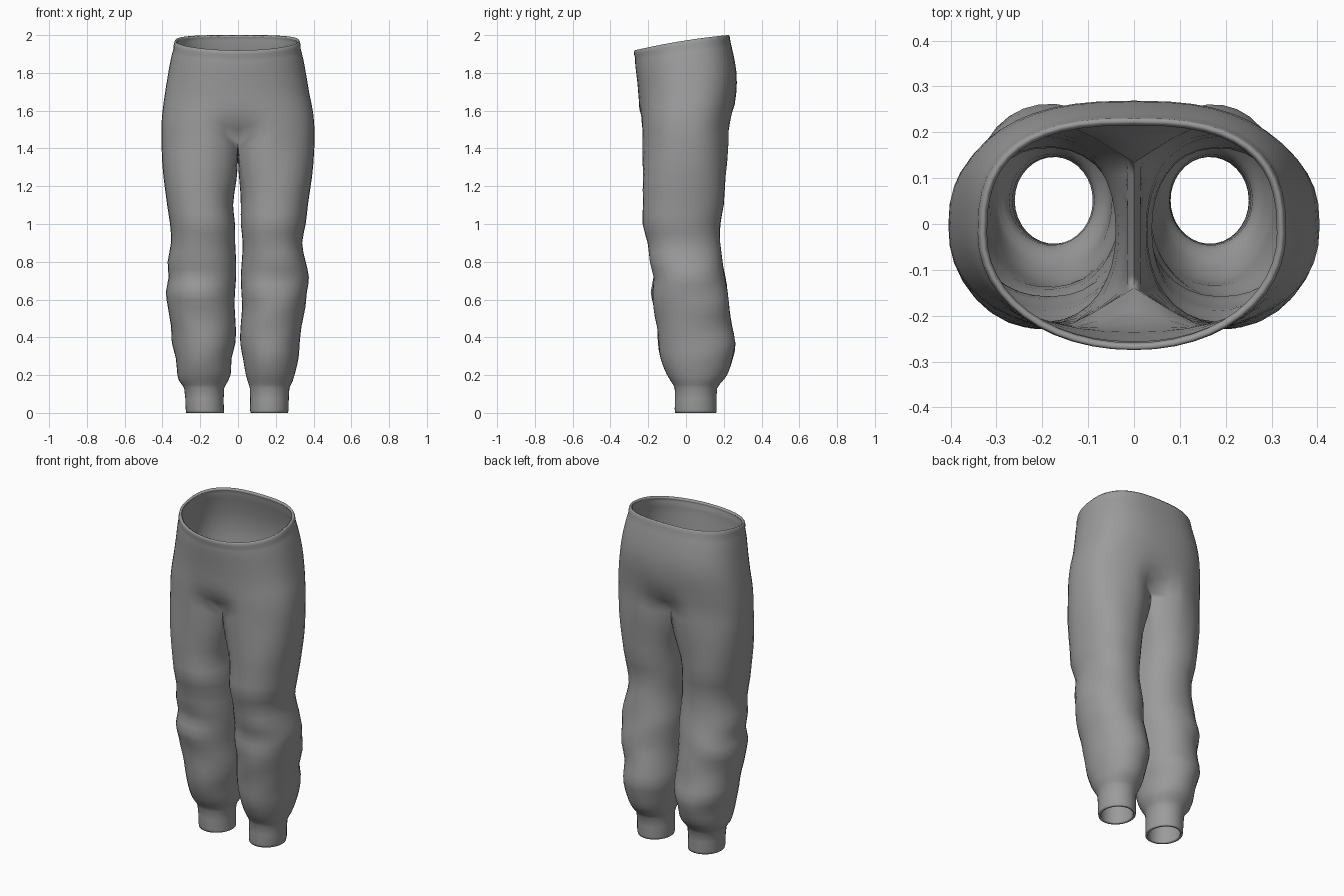
import bpy, bmesh, math

if "Cube" in bpy.data.objects:
    bpy.data.objects.remove(bpy.data.objects["Cube"])

M, K = 24, 7          # steps around the outer half ring, points along the crotch seam
JZ = 1.5              # height where the hips split into legs

# Legs: z, right outer, right inner, left outer, left inner, front y, back y
LEG = [
    (0.00, .264, .066, .274, .074, -.057, .160),
    (0.02, .268, .064, .277, .075, -.060, .162),
    (0.13, .272, .063, .285, .073, -.060, .165),
    (0.17, .290, .050, .312, .052, -.082, .195),
    (0.21, .302, .040, .322, .038, -.105, .222),
    (0.29, .320, .026, .330, .034, -.135, .247),
    (0.37, .326, .012, .350, .014, -.147, .263),
    (0.46, .336, .014, .354, .012, -.155, .242),
    (0.56, .360, .022, .370, .018, -.168, .228),
    (0.64, .364, .018, .385, .016, -.182, .220),
    (0.72, .372, .015, .368, .010, -.174, .208),
    (0.80, .360, .020, .370, .010, -.190, .194),
    (0.90, .340, .025, .356, .015, -.203, .180),
    (1.00, .358, .015, .360, .016, -.230, .182),
    (1.10, .370, .015, .375, .026, -.228, .200),
    (1.25, .386, .012, .390, .014, -.234, .208),
    (1.40, .396, .006, .401, .008, -.241, .225),
    (1.50, .405, .004, .405, .004, -.245, .240)]
# Hips: height fraction, right x, left x, front y, back y
HIP = [
    (0.00, .405, .405, -.245, .240), (0.10, .402, .404, -.246, .245),
    (0.20, .397, .400, -.247, .251), (0.30, .388, .394, -.248, .259),
    (0.40, .378, .387, -.250, .266), (0.50, .370, .380, -.254, .269),
    (0.60, .362, .372, -.258, .267), (0.70, .354, .364, -.263, .260),
    (0.80, .345, .355, -.268, .250), (0.87, .337, .347, -.270, .242),
    (0.91, .332, .342, -.270, .237), (0.95, .332, .341, -.275, .234),
    (0.985, .328, .337, -.275, .231), (1.00, .323, .332, -.271, .227)]


def sample(table, z):
    """Smooth cubic interpolation of a table by its first column."""
    i = max(j for j in range(len(table) - 1) if table[j][0] <= z + 1e-9)
    a, b = table[i], table[i + 1]
    p, q = table[max(i - 1, 0)], table[min(i + 2, len(table) - 1)]
    h = b[0] - a[0]
    t = (z - a[0]) / h
    out = []
    for k in range(1, len(a)):
        ma = (b[k] - p[k]) / (b[0] - p[0]) * h
        mb = (q[k] - a[k]) / (q[0] - a[0]) * h
        out.append((2*t**3 - 3*t*t + 1) * a[k] + (t**3 - 2*t*t + t) * ma
                   + (3*t*t - 2*t**3) * b[k] + (t**3 - t*t) * mb)
    return out


def oval(angle, n):
    c, s = math.cos(angle), math.sin(angle)
    return (math.copysign(abs(c) ** (2 / n), c), math.copysign(abs(s) ** (2 / n), s))


def rim_height(y):
    return 1.972 + .157 * y - .133 * y * y


def hip_ring(row, side):
    t, xr, xl, f, b = row
    w, cy, hy = (xr if side > 0 else xl), (f + b) / 2, (b - f) / 2
    ring = []
    for i in range(M + 1):
        a = math.pi * (i / M - .5)
        # flatter seat, rounder belly
        c, s = oval(a, 2.45 + .2 * t if a > 0 else 2.4 - .35 * t)
        x = 0 if i in (0, M) else side * w * c
        # cleft along the centre, curving inward and down to the crotch
        dip = math.exp(-(x / .085) ** 2)
        y = cy + hy * s * (1 - .38 * max(0, 1 - t * 3) ** 2 * dip)
        z = JZ + t * (rim_height(cy + hy * s) - JZ) - .06 * max(0, 1 - t * 1.5) ** 2 * dip
        ring.append((x, y, z))
    return ring


def split_ring(side):
    """Half hip ring closed by the crotch seam."""
    ring = hip_ring(HIP[0], side)
    y0, y1 = ring[-1][1], ring[0][1]
    for k in range(1, K + 1):
        u = k / (K + 1)
        ring.append((0, y0 + (y1 - y0) * u, JZ - .06 - .03 * math.sin(math.pi * u)))
    return ring


def leg_ring(z, side, top):
    ro, ri, lo, li, f, b = sample(LEG, z)
    o, i = (ro, ri) if side > 0 else (lo, li)
    cx, hx, cy, hy = (o + i) / 2, (o - i) / 2, (f + b) / 2, (b - f) / 2
    u = min(1, max(0, (z - 1.1) / (JZ - 1.1)))
    w = u * u * (3 - 2 * u)
    # cloth folds, strongest around the shin and knee
    amp = .005 * math.exp(-((z - .58) / .3) ** 2) * min(1, max(0, (z - .14) / .1))
    ring = []
    for k, p in enumerate(top):
        lim = math.radians(140)
        a = -lim + 2 * lim * k / M if k <= M else lim + (2 * math.pi - 2 * lim) * (k - M) / (K + 1)
        c, s = oval(a, 2.0 + .2 * min(1, z))
        d = amp * (.5 + .5 * math.cos(a)) ** .5 * (
            math.sin(2 * a + 19 * z + side) + .7 * math.sin(3 * a - 27 * z + 2 * side))
        x, y = side * (cx + (hx + d * .5) * c), cy + (hy + d) * s
        ring.append((x + (p[0] - x) * w, y + (p[1] - y) * w, z + (p[2] - JZ) * w))
    return ring


def skin(bm, rings, closed):
    rows = [[bm.verts.new(p) for p in r] for r in rings]
    n = len(rows[0])
    for a, b in zip(rows, rows[1:]):
        for i in range(n if closed else n - 1):
            j = (i + 1) % n
            bm.faces.new((a[i], a[j], b[j], b[i]))


bm = bmesh.new()
for side in (1, -1):
    # hips and waist edge
    skin(bm, [hip_ring(r, side) for r in HIP], False)
    # leg and cuff
    top = split_ring(side)
    levels = []
    for a, b in zip(LEG, LEG[1:]):
        levels += [a[0], (a[0] + b[0]) / 2]
    skin(bm, [leg_ring(z, side, top) for z in levels] + [top], True)
bmesh.ops.remove_doubles(bm, verts=bm.verts, dist=1e-5)
bmesh.ops.recalc_face_normals(bm, faces=bm.faces)
# make the outside face outward
bm.faces.ensure_lookup_table()
outer = max(bm.faces, key=lambda f: f.calc_center_median().x)
if outer.normal.x < 0:
    bmesh.ops.reverse_faces(bm, faces=bm.faces)

mesh = bpy.data.meshes.new("trousers")
bm.to_mesh(mesh)
bm.free()
trousers = bpy.data.objects.new("trousers", mesh)
bpy.context.collection.objects.link(trousers)
cloth = bpy.data.materials.new("grey cloth")
cloth.diffuse_color = (.33, .33, .33, 1)
cloth.use_nodes = True
cloth.node_tree.nodes["Principled BSDF"].inputs["Base Color"].default_value = cloth.diffuse_color
mesh.materials.append(cloth)
bpy.context.view_layer.objects.active = trousers
trousers.select_set(True)
bpy.ops.object.shade_smooth_by_angle(angle=math.radians(80))
# cloth thickness, giving the waist and cuffs a rim
shell = trousers.modifiers.new("thickness", 'SOLIDIFY')
shell.thickness = .014
shell.offset = -1
